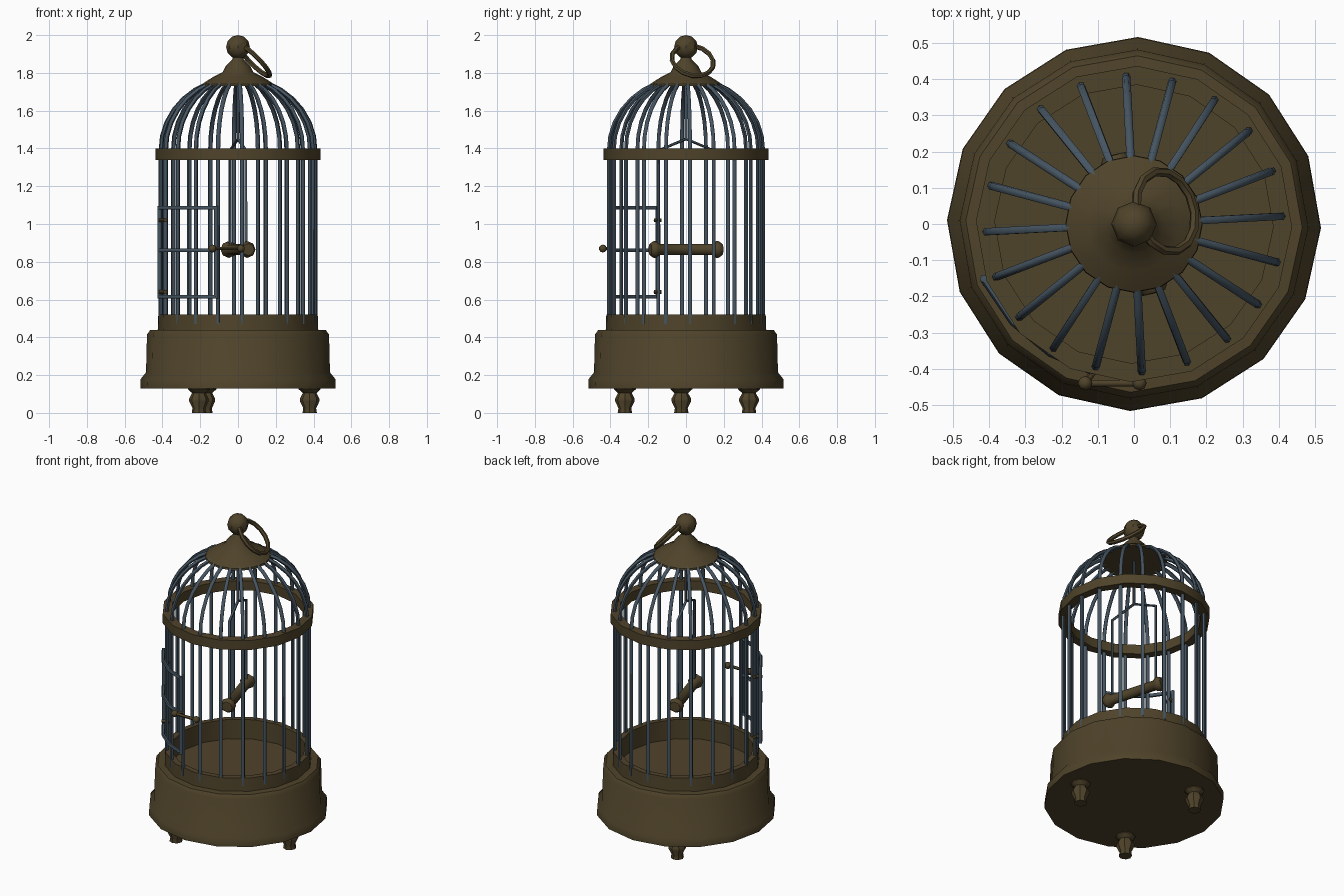
import bpy, bmesh, math
from mathutils import Vector

if "Cube" in bpy.data.objects:
    bpy.data.objects.remove(bpy.data.objects["Cube"])

def material(name, rgb):
    m = bpy.data.materials.new(name)
    m.diffuse_color = (*rgb, 1)
    m.use_nodes = True
    m.node_tree.nodes["Principled BSDF"].inputs["Base Color"].default_value = m.diffuse_color
    return m

BRASS = material("aged brass", (0.078, 0.056, 0.023))
STEEL = material("blue steel", (0.06, 0.09, 0.12))

def finish(ob, mat, angle=40):
    ob.data.materials.clear()
    ob.data.materials.append(mat)
    bpy.ops.object.select_all(action='DESELECT')
    ob.select_set(True)
    bpy.context.view_layer.objects.active = ob
    bpy.ops.object.shade_smooth_by_angle(angle=math.radians(angle))
    return ob

def lathe(name, profile, sides, mat, loc=(0, 0, 0), axis=(0, 0, 1), turn=0, closed=False):
    """Spin an (r, z) profile around an axis."""
    bm = bmesh.new()
    pts = profile + profile[:1] if closed else profile
    vs = [bm.verts.new((r * math.cos(turn), r * math.sin(turn), z)) for r, z in pts]
    es = [bm.edges.new(p) for p in zip(vs, vs[1:])]
    bmesh.ops.spin(bm, geom=vs + es, cent=(0, 0, 0), axis=(0, 0, 1),
                   angle=math.tau, steps=sides)
    bmesh.ops.remove_doubles(bm, verts=bm.verts, dist=1e-4)
    bmesh.ops.recalc_face_normals(bm, faces=bm.faces)
    me = bpy.data.meshes.new(name)
    bm.to_mesh(me)
    bm.free()
    ob = bpy.data.objects.new(name, me)
    bpy.context.collection.objects.link(ob)
    ob.location = loc
    ob.rotation_euler = Vector(axis).to_track_quat('Z', 'Y').to_euler()
    return finish(ob, mat)

def wire(name, paths, radius, mat):
    """Round wires along lists of points."""
    cu = bpy.data.curves.new(name, 'CURVE')
    cu.dimensions = '3D'
    cu.bevel_depth, cu.bevel_resolution, cu.use_fill_caps = radius, 1, True
    for path in paths:
        sp = cu.splines.new('POLY')
        sp.points.add(len(path) - 1)
        for p, co in zip(sp.points, path):
            p.co = (*co, 1)
    ob = bpy.data.objects.new(name, cu)
    bpy.context.collection.objects.link(ob)
    bpy.ops.object.select_all(action='DESELECT')
    ob.select_set(True)
    bpy.context.view_layer.objects.active = ob
    bpy.ops.object.convert(target='MESH')
    return finish(bpy.context.object, mat, 60)

def polar(r, deg, z):
    a = math.radians(deg)
    return (r * math.cos(a), r * math.sin(a), z)

def ball(r, n=5):
    return [(r * math.sin(math.pi * i / n), -r * math.cos(math.pi * i / n)) for i in range(n + 1)]

TURN = math.radians(-1.2)

# Base tray with flared foot, raised rim and sunken floor
lathe("base_tray", [(0, .13), (.517, .13), (.515, .18), (.487, .215), (.482, .415), (.465, .438),
                    (.425, .44), (.422, .522), (.387, .522), (.385, .40), (0, .40)],
      16, BRASS, turn=TURN)

# Three turned feet
for i in range(3):
    x, y, _ = polar(.38, -3 + 120 * i, 0)
    lathe("foot", [(0, 0), (.038, 0), (.034, .025), (.052, .062), (.052, .075),
                   (.036, .105), (.058, .125), (.058, .14), (0, .14)], 8, BRASS, (x, y - .005, 0))

# Bars rising to a dome
def bar(deg):
    pts = [polar(.409, deg, .47), polar(.409, deg, 1.39)]
    for i in range(1, 7):
        t = math.radians(68 * i / 6)
        pts.append(polar(.41 * math.cos(t), deg, 1.39 + .385 * math.sin(t)))
    return pts
wire("cage_bars", [bar(3 + 18 * i) for i in range(20)], .0115, STEEL)

# Hoop where the dome starts
lathe("hoop", [(.437, 1.34), (.437, 1.4), (.385, 1.4), (.385, 1.34)], 16, BRASS,
      turn=TURN, closed=True)

# Crown cap and finial ball
lathe("crown_cap", [(0, 1.73), (.19, 1.73), (.188, 1.742), (.13, 1.78), (.08, 1.805),
                    (.065, 1.835), (.03, 1.87), (.025, 1.89), (0, 1.89)], 16, BRASS)
lathe("finial_ball", ball(.063, 6), 8, BRASS, (0, 0, 1.937))

# Hanging ring leaning to the right
ring = [(.113 + .013 * math.cos(k * math.tau / 6), .013 * math.sin(k * math.tau / 6)) for k in range(6)]
lathe("hanging_ring", ring, 14, BRASS, (.087, .035, 1.865), (.7, .2, .7), closed=True)

# Swing: wire frame and perch
d = Vector((.28, -.96, 0)).normalized()
up = Vector((0, 0, 1))
wire("swing_wire", [[d * -.15 + up * .87, d * -.15 + up * 1.39, up * 1.45,
                     d * .15 + up * 1.39, d * .15 + up * .87],
                    [up * 1.45, up * 1.74]], .008, STEEL)
lathe("swing_perch", [(0, -.2), (.032, -.198), (.044, -.18), (.044, -.165), (.03, -.145),
                      (.03, .145), (.044, .165), (.044, .18), (.032, .198), (0, .2)],
      8, BRASS, (0, 0, .865), d)

# Door frame over the left front bars
def rail(z):
    return [polar(.442, 200, z), polar(.43, 219, z), polar(.425, 237, z), polar(.422, 254, z)]
wire("door_frame", [rail(.615), rail(.86), rail(1.085),
                    [polar(.442, 200, .605), polar(.442, 200, 1.095)],
                    [polar(.422, 254, .605), polar(.422, 254, 1.095)]], .011, STEEL)

# Door hinges and latch
for z in (.64, 1.02):
    wire("door_hinge", [[polar(.45, 201, z), polar(.4, 201, z)],
                        [(-.385, -.17, z), (-.385, -.13, z)]], .011, BRASS)
wire("latch_rod", [[(-.135, -.44, .87), (.015, -.44, .87)],
                   [(-.135, -.44, .87), (-.106, -.4, .87)]], .009, BRASS)
for x in (-.135, .015):
    lathe("latch_knob", ball(.021), 8, BRASS, (x, -.44, .87))
